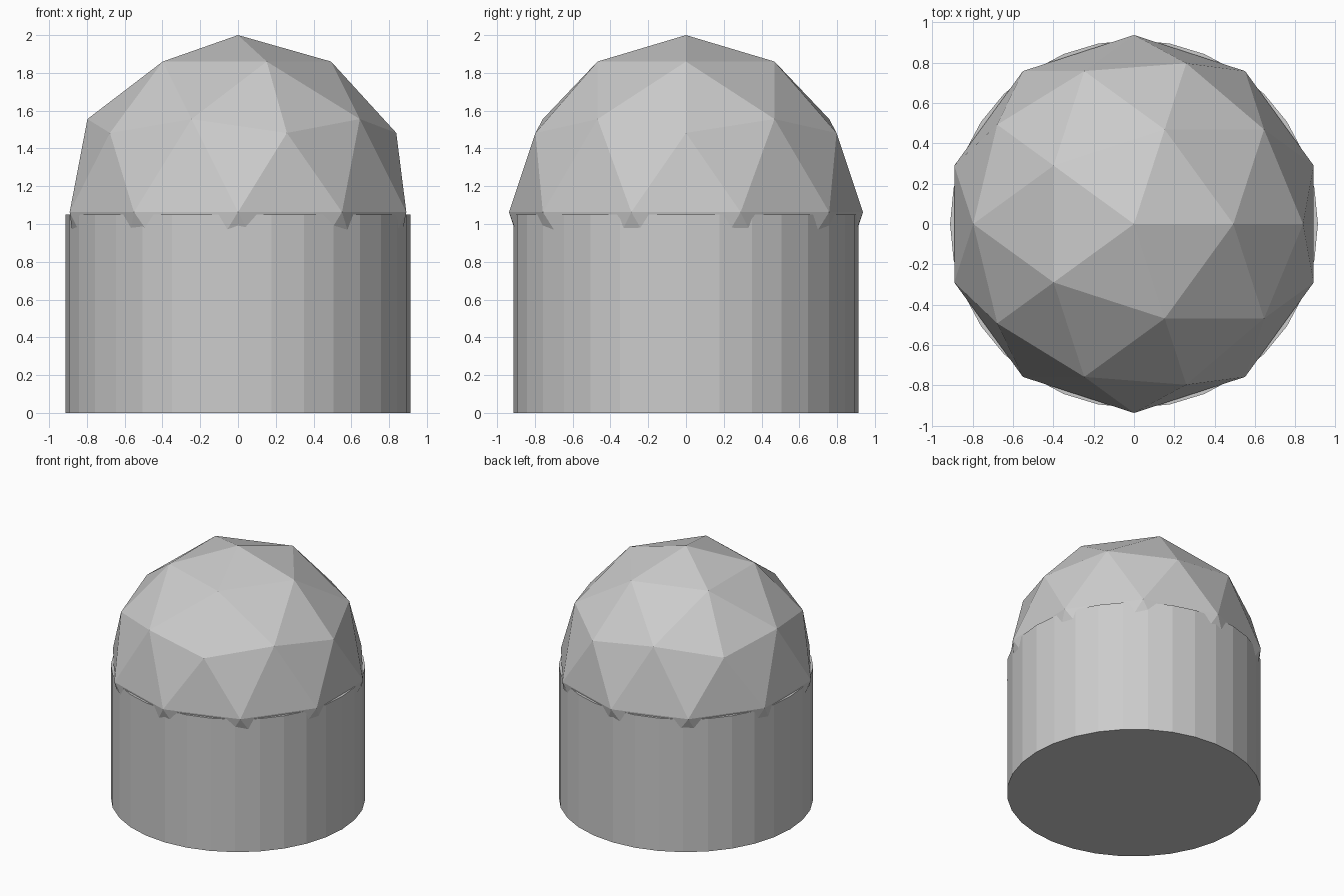
import bpy

if "Cube" in bpy.data.objects:
    bpy.data.objects.remove(bpy.data.objects["Cube"])

# Round drum body, 32 flat sides, capped
body_radius, body_height = 0.912, 1.05
bpy.ops.mesh.primitive_cylinder_add(vertices=32, radius=body_radius, depth=body_height,
                                    location=(0, 0, body_height / 2))
bpy.context.object.name = "drum_body"

# Faceted dome: low-poly icosphere sunk into the drum, top at z = 2
dome_radius = 0.937
bpy.ops.mesh.primitive_ico_sphere_add(subdivisions=2, radius=dome_radius,
                                      location=(0, 0, 2 - dome_radius))
bpy.context.object.name = "faceted_dome"
